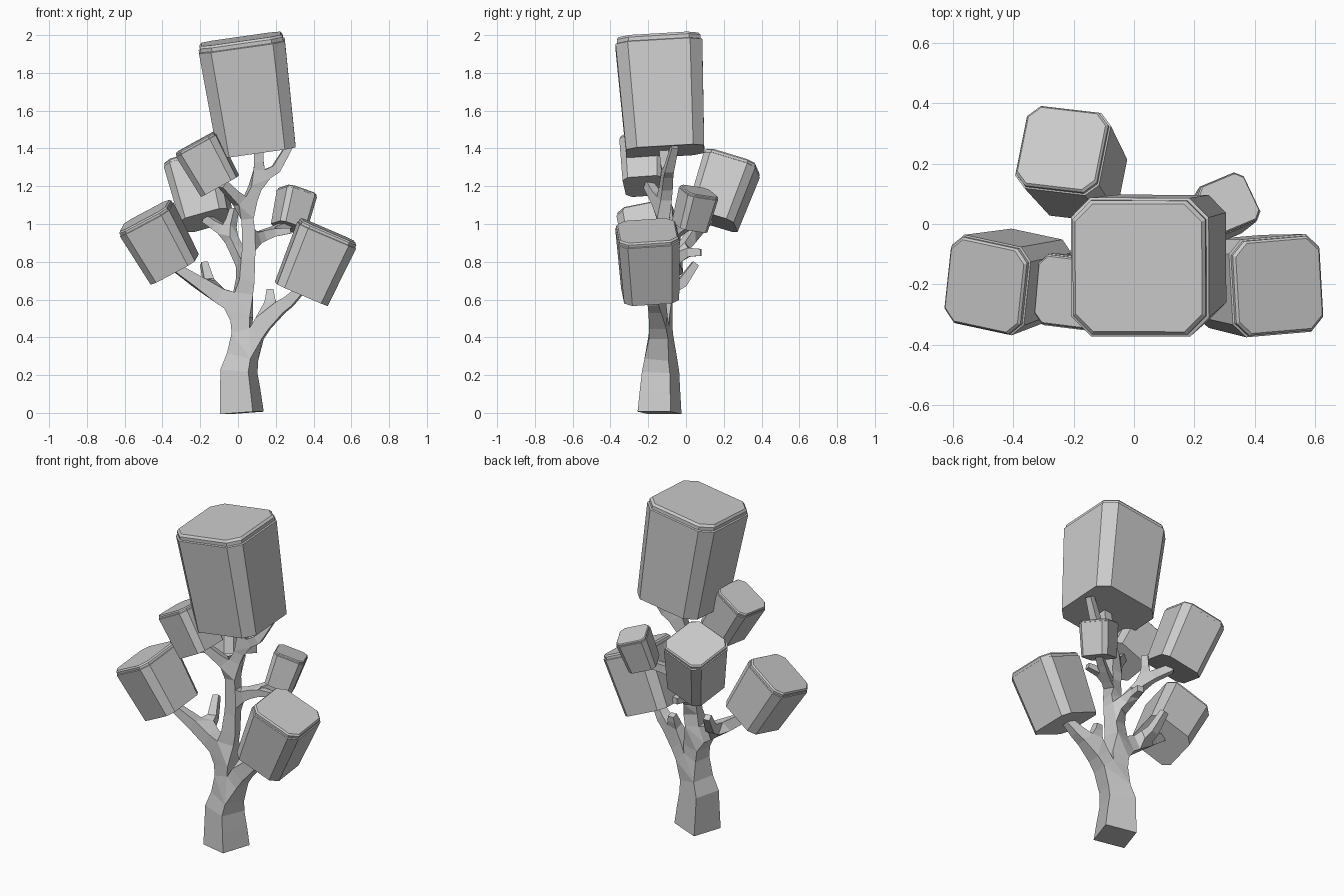
import bpy, bmesh
from mathutils import Vector, Matrix
from math import radians

cube = bpy.data.objects.get("Cube")
if cube:
    bpy.data.objects.remove(cube)

grey = bpy.data.materials.new("light grey")
grey.use_nodes = True
COLOR = (0.6, 0.6, 0.6, 1)
grey.diffuse_color = COLOR
grey.node_tree.nodes["Principled BSDF"].inputs["Base Color"].default_value = COLOR


def add_object(name, mesh):
    obj = bpy.data.objects.new(name, mesh)
    bpy.context.collection.objects.link(obj)
    mesh.materials.append(grey)
    return obj


def leaf_block(name, bottom, top, size, yaw=0, taper=0.9):
    """Chamfered box that widens upward, with a thin bevelled lid."""
    bottom, top = Vector(bottom), Vector(top)
    axis = top - bottom
    height = axis.length
    turn = Vector((0, 0, 1)).rotation_difference(axis).to_matrix().to_4x4()
    place = Matrix.Translation(bottom) @ turn @ Matrix.Rotation(radians(yaw), 4, "Z")
    h, c = size / 2, size * 0.14
    k = h - c
    outline = [(-k, -h), (k, -h), (h, -k), (h, k), (k, h), (-k, h), (-h, k), (-h, -k)]
    lip = size * 0.04
    levels = [(taper, 0), (1, height - 2 * lip), (0.965, height - 1.8 * lip),
              (0.965, height - 0.7 * lip), (0.92, height)]
    bm = bmesh.new()
    rings = [[bm.verts.new(place @ Vector((x * s, y * s, z))) for x, y in outline]
             for s, z in levels]
    for low, high in zip(rings, rings[1:]):
        for i in range(8):
            j = (i + 1) % 8
            bm.faces.new((low[i], low[j], high[j], high[i]))
    bm.faces.new(rings[0][::-1])
    bm.faces.new(rings[-1])
    mesh = bpy.data.meshes.new(name)
    bm.to_mesh(mesh)
    bm.free()
    return add_object(name, mesh)


# Foliage
leaf_block("crown_block", (0.10, -0.11, 1.385), (0.015, -0.145, 1.98), 0.46)
leaf_block("left_low_block", (0.335, -0.19, 0.63), (0.48, -0.205, 0.965), 0.325, 4)
leaf_block("right_low_block", (-0.335, -0.165, 0.76), (-0.495, -0.205, 1.045), 0.30, -9)
leaf_block("back_block", (-0.165, 0.14, 1.02), (-0.24, 0.25, 1.335), 0.29, -9)
leaf_block("right_high_block", (-0.095, -0.22, 1.2), (-0.225, -0.225, 1.435), 0.24, -6)
leaf_block("left_small_block", (0.27, 0.02, 0.985), (0.315, 0.07, 1.175), 0.18, 24)

# Trunk and branches: (parent, position, half width)
NODES = {
    "base": (None, (0.02, -0.14, 0), 0.092),
    "waist": ("base", (0.005, -0.135, 0.22), 0.078),
    "fork": ("waist", (0.04, -0.135, 0.36), 0.058),
    "stem1": ("fork", (0.01, -0.13, 0.56), 0.05),
    "stem2": ("stem1", (0.05, -0.12, 0.76), 0.038),
    "stem3": ("stem2", (0.06, -0.12, 0.91), 0.035),
    "stem4": ("stem3", (0.045, -0.12, 1.08), 0.032),
    "stem5": ("stem4", (0.11, -0.1, 1.24), 0.028),
    "crown_a": ("stem5", (0.11, -0.12, 1.41), 0.024),
    "crown_b": ("stem5", (0.2, -0.09, 1.29), 0.024),
    "crown_c": ("crown_b", (0.27, -0.06, 1.41), 0.018),
    "high": ("stem4", (-0.08, -0.2, 1.21), 0.022),
    "right_a": ("stem1", (-0.14, -0.12, 0.645), 0.038),
    "right_b": ("right_a", (-0.33, -0.16, 0.77), 0.022),
    "right_twig1": ("right_a", (-0.155, -0.02, 0.69), 0.026),
    "right_twig2": ("right_twig1", (-0.18, 0.05, 0.79), 0.018),
    "left_a": ("fork", (0.17, -0.15, 0.52), 0.04),
    "left_b": ("left_a", (0.27, -0.17, 0.59), 0.03),
    "left_c": ("left_b", (0.33, -0.19, 0.65), 0.022),
    "left_twig": ("left_a", (0.17, -0.11, 0.65), 0.018),
    "back_a": ("stem2", (0.0, -0.03, 0.85), 0.028),
    "back_b": ("back_a", (-0.05, 0.04, 0.95), 0.027),
    "back_c": ("back_b", (-0.17, 0.12, 1.03), 0.022),
    "back_d": ("back_b", (-0.02, 0.07, 1.08), 0.018),
    "back_twig": ("back_a", (0.02, 0.08, 0.85), 0.018),
    "small_a": ("stem3", (0.16, -0.06, 0.95), 0.024),
    "small_b": ("small_a", (0.27, 0.02, 1.0), 0.02),
    "small_twig": ("small_a", (0.28, -0.07, 0.965), 0.015),
}
names = list(NODES)
mesh = bpy.data.meshes.new("trunk_and_branches")
mesh.from_pydata([NODES[n][1] for n in names],
                 [(names.index(NODES[n][0]), i) for i, n in enumerate(names) if i], [])
tree = add_object("trunk_and_branches", mesh)
skin = tree.modifiers.new("Branches", "SKIN")
skin.branch_smoothing = 0
for n, v in zip(names, mesh.skin_vertices[0].data):
    v.radius = (NODES[n][2],) * 2
    v.use_root = n == "base"
